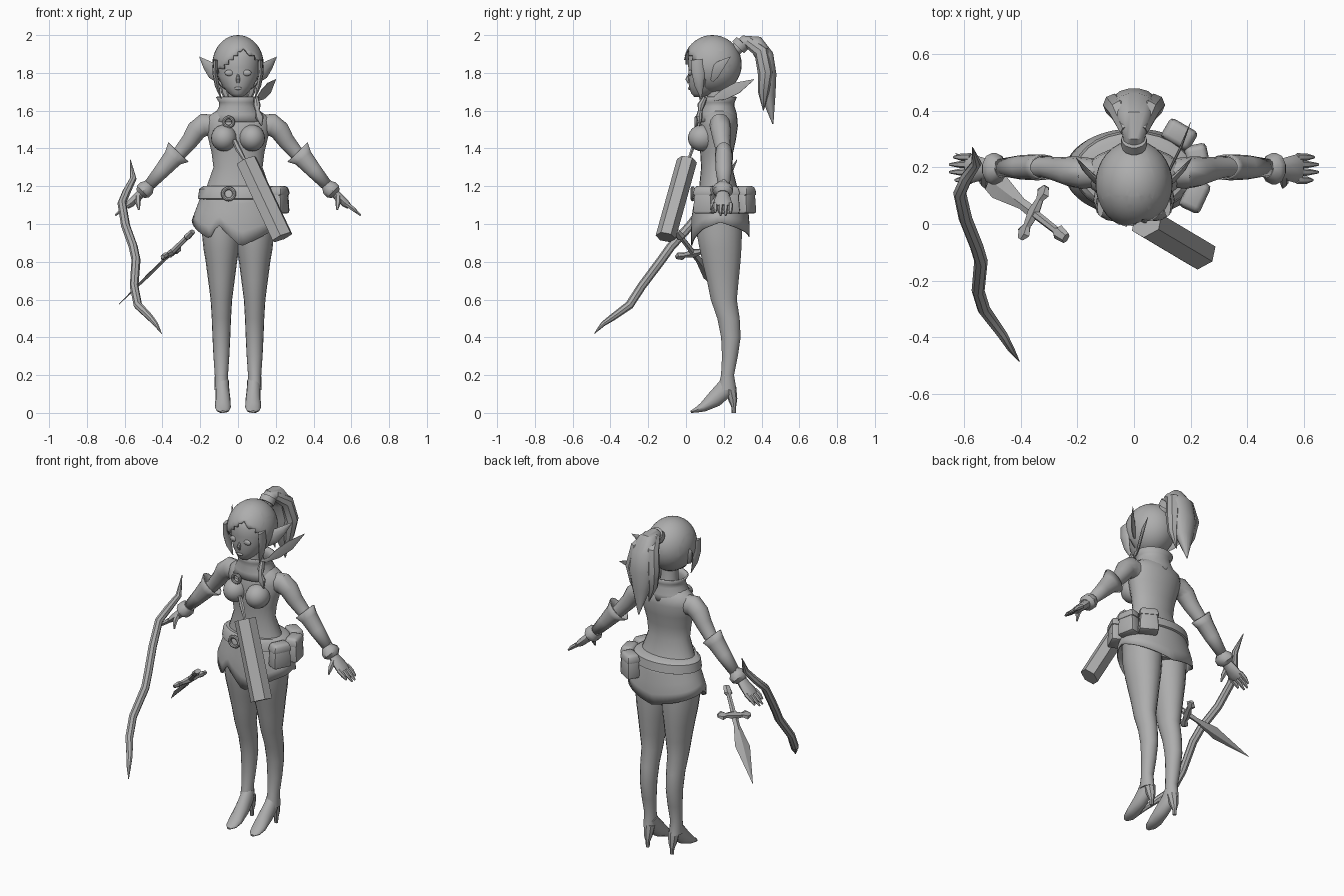
import bpy, bmesh, math
from mathutils import Vector, Matrix

GREY = bpy.data.materials.new("plain grey")
GREY.diffuse_color = (0.42, 0.42, 0.42, 1)


def finish(name, bm, mirror=False, angle=40, thick=0):
    """Turn a bmesh into a named, shaded object."""
    bmesh.ops.recalc_face_normals(bm, faces=bm.faces)
    me = bpy.data.meshes.new(name)
    bm.to_mesh(me)
    bm.free()
    me.materials.append(GREY)
    me.polygons.foreach_set("use_smooth", [True] * len(me.polygons))
    me.set_sharp_from_angle(angle=math.radians(angle))
    ob = bpy.data.objects.new(name, me)
    bpy.context.collection.objects.link(ob)
    if mirror:
        ob.modifiers.new("mirror", 'MIRROR')
    if thick:
        ob.modifiers.new("shell", 'SOLIDIFY').thickness = thick
    return ob


def tube(name, pts, a_axis=(1, 0, 0), n=14, upright=False, caps=True, **kw):
    """Loft ellipses (x, y, z, radius a, radius b) along a path."""
    bm = bmesh.new()
    P = [Vector(p[:3]) for p in pts]
    rings = []
    for i, p in enumerate(pts):
        t = P[min(i + 1, len(P) - 1)] - P[max(i - 1, 0)]
        t = Vector((0, 0, 1)) if upright else t.normalized()
        a = Vector(a_axis)
        a = (a - t * a.dot(t)).normalized()
        b = t.cross(a)
        ring = []
        for k in range(n):
            w = 2 * math.pi * k / n
            v = P[i] + a * p[3] * math.cos(w) + b * p[-1] * math.sin(w)
            v.z = max(v.z, 0)
            ring.append(bm.verts.new(v))
        rings.append(ring)
    for r, s in zip(rings, rings[1:]):
        for k in range(n):
            bm.faces.new((r[k], r[(k + 1) % n], s[(k + 1) % n], s[k]))
    if caps:
        bm.faces.new(rings[0])
        bm.faces.new(rings[-1])
    return finish(name, bm, **kw)


def stack(name, rows, cx=0, **kw):
    """Horizontal ellipses given as (z, half width, front y, back y)."""
    return tube(name, [(cx, (f + b) / 2, z, w, (b - f) / 2) for z, w, f, b in rows],
                upright=True, **kw)


def ball(name, c, r, **kw):
    bm = bmesh.new()
    bmesh.ops.create_uvsphere(bm, u_segments=20, v_segments=12, radius=1,
                              matrix=Matrix.Translation(c) @ Matrix.Diagonal((*r, 1)))
    return finish(name, bm, **kw)


def ring(name, c, R, r):
    """Ring facing the front."""
    pts = 20
    bm = bmesh.new()
    grid = [[bm.verts.new((c[0] + (R + r * math.cos(v)) * math.cos(u), c[1] + r * math.sin(v),
                           c[2] + (R + r * math.cos(v)) * math.sin(u)))
             for v in [math.tau * j / 8 for j in range(8)]]
            for u in [math.tau * i / pts for i in range(pts)]]
    for i in range(pts):
        for j in range(8):
            g, h = grid[i], grid[(i + 1) % pts]
            bm.faces.new((g[j], h[j], h[(j + 1) % 8], g[(j + 1) % 8]))
    return finish(name, bm)


# Torso, neck and collar
stack("torso", [(0.97, .15, .08, .28), (1.05, .19, .05, .30), (1.12, .19, .055, .30),
                (1.2, .165, .07, .27), (1.3, .13, .08, .245), (1.38, .14, .075, .25),
                (1.45, .157, .07, .265), (1.52, .175, .075, .275), (1.565, .165, .085, .27),
                (1.595, .12, .10, .25), (1.62, .07, .11, .23)], n=24)
ball("bust", (.075, .085, 1.455), (.068, .075, .07), mirror=True)
stack("neck", [(1.58, .06, .1, .23), (1.66, .05, .11, .21), (1.74, .05, .11, .21)])
stack("collar", [(1.54, .135, .075, .265), (1.58, .115, .08, .262), (1.62, .092, .085, .25),
                 (1.645, .092, .085, .25), (1.675, .11, .075, .262)], n=20, caps=False, thick=.008)
ring("brooch", (-.05, .055, 1.54), .025, .009)

# Head and face
stack("face", [(1.672, .022, .045, .09), (1.69, .048, .028, .15), (1.73, .083, .015, .2),
               (1.78, .106, .012, .23), (1.83, .115, .012, .25), (1.88, .115, .01, .25),
               (1.94, .09, .04, .22)], n=24, angle=70)
tube("nose", [(0, .025, 1.80, .006, .008), (0, .008, 1.765, .011, .012), (0, .015, 1.747, .008, .006)], n=8)
ball("lips", (0, .018, 1.718), (.02, .008, .008))
ball("eye", (.047, .022, 1.80), (.024, .010, .016), mirror=True)
tube("ear", [(.1, .13, 1.785, .012, .04), (.135, .155, 1.81, .012, .042),
             (.17, .19, 1.845, .009, .026), (.205, .235, 1.885, .001, .001)],
     a_axis=(0.6, -.8, 0), n=8, mirror=True)

# Hair cap, cut open over the face with a slanted parting
bm = bmesh.new()
bmesh.ops.create_uvsphere(bm, u_segments=32, v_segments=20, radius=1,
                          matrix=Matrix.Translation((0, .14, 1.845)) @ Matrix.Diagonal((.136, .155, .155, 1)))
part = Vector((.03, 0, 1.93))
slants = [Vector((-.15, 0, -.13)).normalized(), Vector((.15, 0, -.13)).normalized()]
cuts = [(part, (-.15, 0, .13)), (part, (.15, 0, .13))]
cuts = [(part, (.15, 0, -.13)), (part, (.15, 0, .13)), (Vector((.112, 0, 0)), (1, 0, 0)),
        (Vector((-.112, 0, 0)), (1, 0, 0)), (Vector((0, .10, 0)), (0, 1, 0))]
for co, no in cuts:
    bmesh.ops.bisect_plane(bm, geom=bm.verts[:] + bm.edges[:] + bm.faces[:], plane_co=co,
                           plane_no=Vector(no).normalized())
gone = []
for f in bm.faces:
    c = f.calc_center_median()
    if c.y < .10 and abs(c.x) < .112 and 1.93 - c.z > abs(c.x - .03) * .13 / .15:
        gone.append(f)
bmesh.ops.delete(bm, geom=gone, context='FACES')
finish("hair_cap", bm, thick=.008)
tube("side_lock", [(.118, .06, 1.87, .012, .035), (.122, .065, 1.8, .014, .035),
                   (.11, .07, 1.73, .012, .024), (.09, .08, 1.665, .002, .002)], n=8, mirror=True)

# Ponytail
tube("ponytail", [(0, .26, 1.92, .035, .035), (0, .31, 1.965, .04, .035), (0, .37, 1.955, .06, .045),
                  (0, .415, 1.89, .075, .05), (0, .43, 1.79, .08, .05), (0, .435, 1.68, .055, .04),
                  (0, .46, 1.53, .003, .003)])
tube("ponytail_strand", [(.02, .33, 1.965, .03, .03), (.05, .40, 1.91, .04, .04), (.07, .42, 1.8, .04, .04),
                         (.06, .41, 1.7, .03, .03), (.035, .41, 1.60, .002, .002)], n=8, mirror=True)
tube("hair_tie", [(0, .275, 1.935, .045, .045), (0, .30, 1.96, .045, .045)])

# Legs and heeled boots
stack("leg", [(1.06, .105, .055, .295), (.95, .103, .055, .298), (.87, .095, .07, .295),
              (.8, .083, .085, .29), (.7, .07, .11, .28), (.6, .057, .13, .27), (.5, .051, .165, .285),
              (.4, .047, .185, .29), (.3, .042, .19, .275), (.2, .035, .185, .255),
              (.12, .036, .165, .268)], cx=.088, n=18, mirror=True)
tube("boot_foot", [(.083, .222, .17, .035, .036), (.083, .2, .12, .037, .05), (.08, .15, .072, .04, .045),
                   (.08, .09, .03, .042, .026), (.08, .05, .013, .034, .013), (.08, .025, .006, .012, .006)],
     mirror=True)
tube("boot_heel", [(.083, .235, .13, .034, .032), (.083, .248, .07, .026, .024), (.083, .253, .03, .012, .012),
                   (.083, .253, 0, .011, .011)], n=8, mirror=True)

# Skirt with pointed panels: hem height by angle from the front
hem = [(-180, .93), (-90, 1.02), (-38, .92), (-26, 1.0), (3, .88), (50, .97), (90, 1.01), (180, .93)]


def hem_z(a):
    for (a0, z0), (a1, z1) in zip(hem, hem[1:]):
        if a <= a1:
            return z0 + (z1 - z0) * (a - a0) / (a1 - a0)


bm = bmesh.new()
cols = []
for k in range(60):
    deg = -180 + 6 * k
    a, low = math.radians(deg), hem_z(deg)
    col = []
    for s in range(5):
        z = 1.18 + (low - 1.18) * s / 4
        f = min((1.18 - z) / .16, 1)
        col.append(bm.verts.new(((.185 + .06 * f) * math.sin(a), .182 - (.13 + .025 * f) * math.cos(a), z)))
    cols.append(col)
for c, d in zip(cols, cols[1:] + cols[:1]):
    for s in range(4):
        bm.faces.new((c[s], d[s], d[s + 1], c[s + 1]))
finish("skirt", bm, thick=.006)

# Belt, buckle and pouches
stack("belt", [(1.125, .19, .055, .31), (1.135, .213, .035, .33), (1.185, .205, .04, .322),
               (1.2, .185, .055, .3)], n=28)
ring("buckle", (-.05, .035, 1.16), .03, .010)


def box(name, c, size, turn, bev=.015, taper=1):
    bm = bmesh.new()
    bmesh.ops.create_cube(bm, size=1)
    for v in bm.verts:
        k = taper if v.co.z > 0 else 1
        v.co = Vector((v.co.x * size[0] * k, v.co.y * size[1] * k, v.co.z * size[2]))
    bmesh.ops.bevel(bm, geom=bm.edges[:], offset=bev, segments=2, affect='EDGES', profile=.5)
    bm.transform(Matrix.Translation(c) @ Matrix.Rotation(math.radians(turn), 4, 'Z'))
    return finish(name, bm)


for i, (x, y, turn) in enumerate([(.215, .10, -25), (.225, .225, 12), (.16, .315, 60)]):
    box("pouch_%d" % i, (x, y, 1.12), (.08, .115, .13), turn, taper=.85)
    box("pouch_flap_%d" % i, (x, y, 1.175), (.085, .12, .05), turn, taper=.8)

# Arms, flared cuffs, bracelets and hands
tube("arm", [(.13, .18, 1.52, .05, .06), (.18, .18, 1.525, .056, .062), (.22, .185, 1.495, .054, .055),
             (.255, .19, 1.44, .046, .046), (.31, .2, 1.375, .038, .038), (.4, .2, 1.28, .034, .034),
             (.49, .2, 1.19, .024, .028)], a_axis=(0, 1, 0), mirror=True)
tube("cuff", [(.316, .2, 1.38, .045, .076), (.345, .2, 1.35, .046, .054), (.4, .2, 1.285, .043, .043),
              (.475, .2, 1.2, .03, .03)], a_axis=(0, 1, 0), caps=False, thick=.006, mirror=True)
tube("bracelet", [(.468, .195, 1.21, .032, .03), (.485, .195, 1.19, .055, .047), (.503, .195, 1.172, .055, .047),
                  (.517, .195, 1.158, .032, .03)], a_axis=(0, 1, 0), n=10, mirror=True)
tube("palm", [(.5, .195, 1.175, .028, .024), (.535, .195, 1.14, .04, .024), (.57, .195, 1.108, .05, .022),
              (.59, .195, 1.092, .045, .015)], a_axis=(0, 1, 0), n=10, mirror=True)
for i, (y, x, z) in enumerate([(.155, .63, 1.06), (.183, .65, 1.045), (.21, .65, 1.045), (.236, .635, 1.055)]):
    tube("finger_%d" % i, [(.575, y, 1.105, .014, .014), (.61, y, 1.08, .013, .013), (x, y, z, .005, .005)],
         a_axis=(0, 1, 0), n=6, mirror=True)
tube("thumb", [(.53, .175, 1.145, .016, .018), (.53, .145, 1.115, .015, .015), (.525, .13, 1.075, .005, .005)],
     n=6, mirror=True)

# Feather and beaded tail at the collar
tube("feather", [(.095, .13, 1.655, .006, .006), (.13, .2, 1.685, .005, .032), (.165, .27, 1.72, .005, .035),
                 (.2, .36, 1.765, .001, .002)], a_axis=(.8, -.45, 0), n=6)
tube("collar_tail", [(.095, .1, 1.67, .012, .012), (.1, .08, 1.63, .02, .02), (.103, .075, 1.6, .012, .012),
                     (.115, .07, 1.565, .022, .018), (.125, .072, 1.52, .003, .003)], n=8)

# Six-sided quiver with an arrow end
tube("quiver", [(.045, .005, 1.335, .062, .052), (.235, -.108, .93, .062, .052)], a_axis=(1, .4, 0), n=6, angle=25)
tube("arrow", [(.04, .01, 1.33, .008, .008), (0, .035, 1.40, .016, .01), (-.02, .045, 1.445, .012, .008)], n=6)

# Bow
bow = [(-.57, .27, 1.34, .002), (-.555, .215, 1.24, .018), (-.59, .165, 1.17, .022), (-.615, .11, 1.11, .023),
       (-.595, .02, .99, .024), (-.555, -.08, .88, .024), (-.54, -.13, .81, .024), (-.55, -.235, .67, .023),
       (-.53, -.3, .57, .023), (-.465, -.39, .505, .018), (-.435, -.44, .47, .013), (-.405, -.485, .42, .002)]
tube("bow", bow, n=8)

# Dagger: grip, guard and thin blade
guard_axis = Vector((.09, .185, .04)).normalized()
mid, tip, end = Vector((-.355, .04, .845)), Vector((-.63, .25, .575)), Vector((-.24, -.05, .96))


def spike(name, a, b, stops, axis, n):
    tube(name, [(*a.lerp(b, t), u, v) for t, u, v in stops], a_axis=axis, n=n, angle=20)


spike("dagger_grip", mid, end, [(0, .016, .016), (.7, .014, .014), (.75, .027, .018), (1, .02, .014)], guard_axis, 6)
spike("dagger_blade", mid, tip, [(0, .022, .009), (.15, .02, .009), (.45, .048, .009), (1, .001, .001)], guard_axis, 4)
spike("dagger_guard", mid - guard_axis * .105, mid + guard_axis * .105,
      [(0, .012, .01), (.12, .03, .016), (.25, .015, .013), (.5, .026, .02), (.75, .015, .013),
       (.88, .03, .016), (1, .012, .01)], tip - mid, 6)
